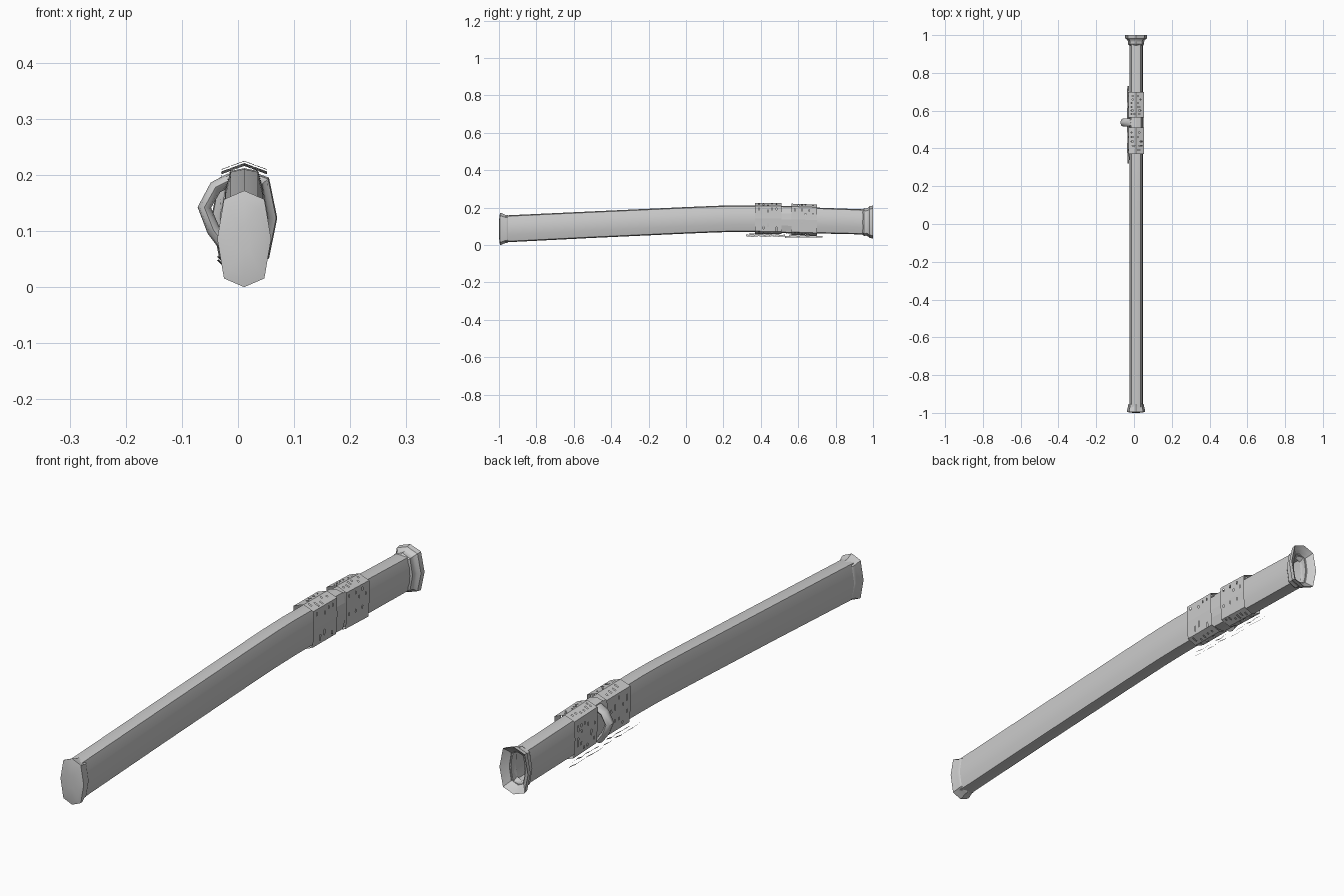
import bpy, math, random
from mathutils import Vector

if "Cube" in bpy.data.objects:
    bpy.data.objects.remove(bpy.data.objects["Cube"])

random.seed(4)
CX = 0.011

# centre line and half height of the sheath along y
PATH = [(-0.975, 0.086, 0.072), (-0.5, 0.109, 0.071), (0.0, 0.132, 0.071), (0.17, 0.139, 0.071),
        (0.28, 0.141, 0.071), (0.42, 0.140, 0.070), (0.7, 0.131, 0.069), (0.975, 0.123, 0.067)]

# half cross-sections, top to bottom, scaled by half width and half height
BODY = [(0, 1), (0.68, 0.93), (0.93, 0.45), (1, 0), (0.93, -0.45), (0.68, -0.93), (0, -1)]
OCTA = [(0, 1), (0.75, 0.82), (1, 0), (0.75, -0.82), (0, -1)]
BAND = [(0, 1), (0.97, 0.82), (1, 0), (0.88, -0.82), (0, -1)]


def section(half, y, cz, w, h):
    full = half + [(-x, z) for x, z in reversed(half[1:-1])]
    return [Vector((CX + x * w, y, cz + z * h)) for x, z in full]


def center(y):
    for (y0, z0, h0), (y1, z1, h1) in zip(PATH, PATH[1:]):
        if y <= y1:
            return z0 + (z1 - z0) * (y - y0) / (y1 - y0)
    return PATH[-1][1]


def make(name, verts, faces, smooth=None):
    me = bpy.data.meshes.new(name)
    me.from_pydata(verts, [], faces)
    ob = bpy.data.objects.new(name, me)
    bpy.context.collection.objects.link(ob)
    if smooth:
        bpy.ops.object.select_all(action='DESELECT')
        ob.select_set(True)
        bpy.context.view_layer.objects.active = ob
        bpy.ops.object.shade_smooth_by_angle(angle=math.radians(smooth))
    return ob


def loft(name, rings, smooth=None, cap_start=False, cap_end=False, skip=None):
    n = len(rings[0])
    verts = [v for r in rings for v in r]
    faces = [(i * n + j, i * n + (j + 1) % n, (i + 1) * n + (j + 1) % n, (i + 1) * n + j)
             for i in range(len(rings) - 1) for j in range(n) if not (skip and skip(i, j))]
    if cap_start:
        faces.append(tuple(range(n))[::-1])
    if cap_end:
        faces.append(tuple(range((len(rings) - 1) * n, len(rings) * n)))
    return make(name, verts, faces, smooth)


# hollow curved sheath: outer wall, then inner wall going back from the mouth
outer = [section(BODY, y, z, 0.036, h) for y, z, h in PATH]
inner = [section(BODY, y, z, 0.028, h - 0.009) for y, z, h in reversed(PATH)]
loft("sheath_body", outer + inner, smooth=50, cap_start=True, cap_end=True)

# end cap with flared rim and a shallow domed end
cap = [(-0.952, 0.087, 0.039, 0.073), (-0.958, 0.086, 0.043, 0.075), (-0.966, 0.086, 0.042, 0.075),
       (-0.985, 0.086, 0.048, 0.084), (-0.994, 0.086, 0.048, 0.086),
       (-0.998, 0.086, 0.036, 0.066), (-1.0, 0.086, 0.012, 0.024)]
loft("end_cap", [section(OCTA, *c) for c in reversed(cap)], smooth=40, cap_start=True)

# flared mouth: collar, bell, and funnel back into the opening
mouth = [(0.945, 0.123, 0.037, 0.069), (0.952, 0.123, 0.043, 0.074), (0.964, 0.123, 0.042, 0.073),
         (0.974, 0.123, 0.046, 0.077), (0.982, 0.123, 0.057, 0.085), (1.0, 0.123, 0.059, 0.088),
         (0.990, 0.123, 0.050, 0.078), (0.978, 0.123, 0.034, 0.064), (0.950, 0.123, 0.027, 0.056)]
loft("mouth_flare", [section(OCTA, *c) for c in mouth], smooth=35)


# cord wraps: thin shells with slits and small holes between turns
def wrap(name, y0, y1, cz0, cz1, turns, dotted):
    SUB = 6
    ys = []
    step = (y1 - y0) / turns
    for t in range(turns):
        ys += [y0 + t * step, y0 + (t + 1) * step - 0.005]
    ys[-1] = y1
    rings = []
    for y in ys:
        t = (y - y0) / (y1 - y0)
        pts = section(BAND, y, cz0 + (cz1 - cz0) * t, 0.042, 0.083)
        rings.append([p.lerp(pts[(k + 1) % 8], s / SUB)
                      for k, p in enumerate(pts) for s in range(SUB)])
    pattern = {}
    for i in range(1, len(ys) - 1, 2):
        for k in range(8):
            if dotted and k in (1, 2):
                holes = {1 + (i // 2) % 2 * 2}
            else:
                a = random.choice((1, 2, 3))
                holes = set(range(a, min(a + random.choice((1, 2, 3)), SUB)))
            for s in holes:
                if random.random() < 0.75:
                    pattern[(i, k * SUB + s)] = True
    loft(name, rings, skip=lambda i, j: (i, j) in pattern)


wrap("front_cord_wrap", 0.37, 0.51, 0.142, 0.141, 6, False)
wrap("rear_cord_wrap", 0.565, 0.70, 0.138, 0.133, 7, True)

# narrow binding in the gap between the wraps
loft("middle_binding", [section(BODY, y, center(y), 0.038, 0.073) for y in (0.51, 0.525, 0.552, 0.565)])

# side loop: half ring of rounded bar standing off the left side
arc = [(-0.012, 0.192), (-0.040, 0.178), (-0.060, 0.142), (-0.044, 0.102), (-0.020, 0.070)]
rings = []
for k, (x, z) in enumerate(arc):
    a, b = Vector(arc[max(k - 1, 0)]), Vector(arc[min(k + 1, 4)])
    d = (b - a).normalized()
    ring = []
    for s in range(8):
        c, e = math.cos(s * math.pi / 4), math.sin(s * math.pi / 4)
        ring.append(Vector((x - d.y * c * 0.012, 0.537 + e * 0.021, z + d.x * c * 0.012)))
    rings.append(ring)
loft("side_loop", rings, smooth=40, cap_start=True, cap_end=True)


# trailing cords: thin flat strips along the lower left side
def strip(name, pts, w):
    verts = []
    for k, (x, y, z) in enumerate(pts):
        verts += [(x - w * 0.5, y, z + w * 0.5), (x + w * 0.5, y, z - w * 0.5)]
    faces = [(2 * k, 2 * k + 2, 2 * k + 3, 2 * k + 1) for k in range(len(pts) - 1)]
    make(name, verts, faces)


for k, (ya, yb, x, z) in enumerate([(0.32, 0.53, -0.031, 0.050), (0.34, 0.50, -0.024, 0.058),
                                    (0.53, 0.73, -0.032, 0.044), (0.55, 0.70, -0.024, 0.052)]):
    strip(f"trailing_cord_{k + 1}",
          [(x + 0.002 * math.sin(i * 2 + k), ya + (yb - ya) * i / 6, z + 0.002 * math.cos(i * 3 + k))
           for i in range(7)], 0.009)
